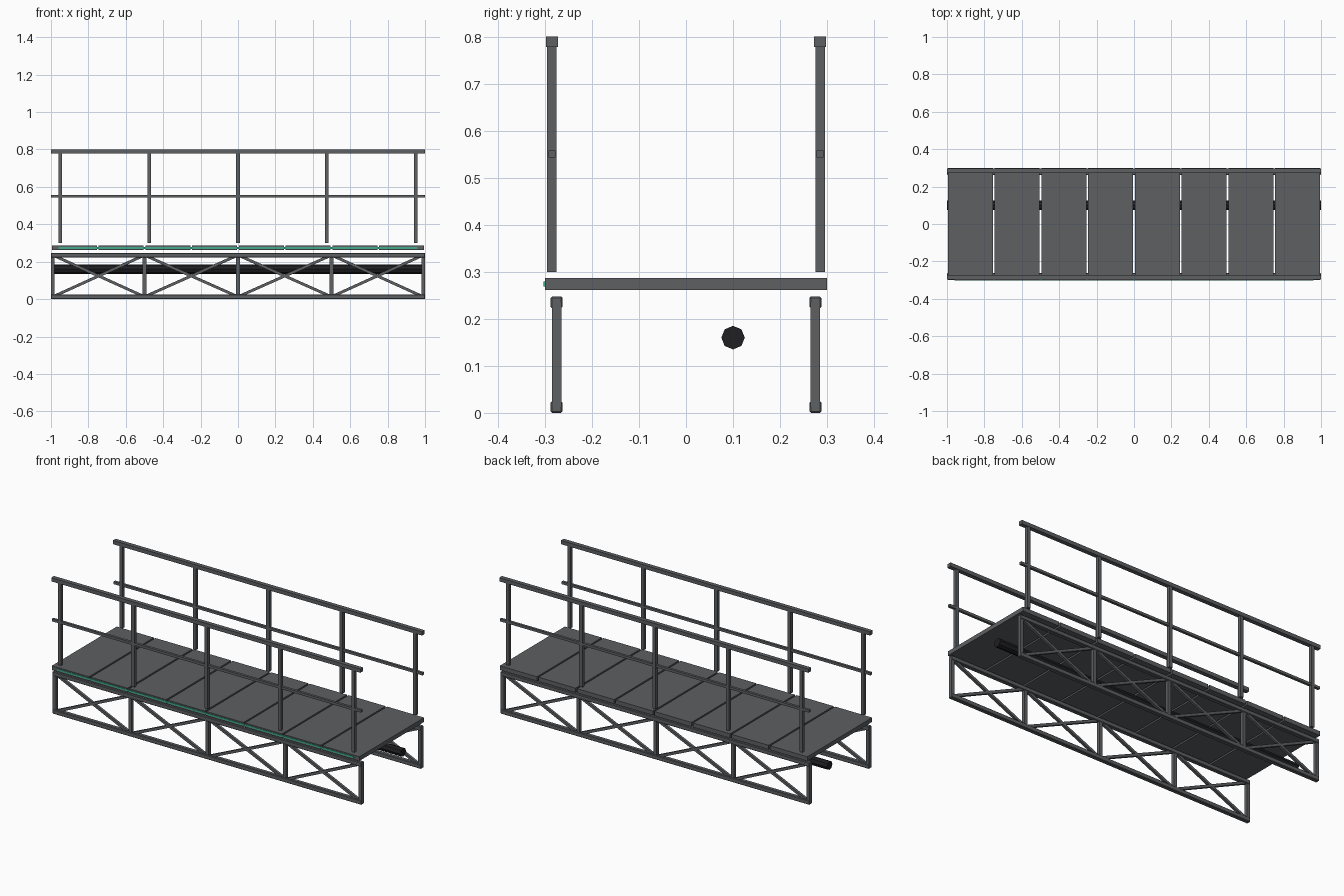
import bpy, bmesh, math
from mathutils import Matrix, Vector

if "Cube" in bpy.data.objects:
    bpy.data.objects.remove(bpy.data.objects["Cube"])


def material(name, rgb):
    m = bpy.data.materials.new(name)
    m.diffuse_color = (*rgb, 1)
    m.use_nodes = True
    m.node_tree.nodes["Principled BSDF"].inputs["Base Color"].default_value = m.diffuse_color
    return m


STEEL = material("grey_steel", (0.11, 0.115, 0.122))
PIPE = material("black_pipe", (0.014, 0.014, 0.016))
GLOW = material("green_light", (0.05, 0.42, 0.27))


def finish(name, bm, mat):
    me = bpy.data.meshes.new(name)
    bm.to_mesh(me)
    bm.free()
    me.materials.append(mat)
    ob = bpy.data.objects.new(name, me)
    bpy.context.collection.objects.link(ob)
    return ob


def box(name, centre, size, mat=STEEL, angle=0, bevel=0):
    """Box turned by angle about the y axis, with optional bevelled edges."""
    bm = bmesh.new()
    bmesh.ops.create_cube(bm, size=1)
    bmesh.ops.scale(bm, vec=size, verts=bm.verts)
    if bevel:
        bmesh.ops.bevel(bm, geom=bm.edges[:], offset=bevel, segments=1, affect='EDGES')
    bmesh.ops.transform(bm, verts=bm.verts,
                        matrix=Matrix.Translation(Vector(centre)) @ Matrix.Rotation(angle, 4, 'Y'))
    return finish(name, bm, mat)


Z_LOW, Z_HIGH = 0.0125, 0.235
Z_MID = (Z_LOW + Z_HIGH) / 2
nodes = [-0.99, -0.5, 0, 0.5, 0.99]

for side, s in (("front", -1), ("back", 1)):
    # truss chords
    y = s * 0.275
    box(side + "_bottom_chord", (0, y, Z_LOW), (2, 0.025, 0.025), bevel=0.003)
    box(side + "_top_chord", (0, y, Z_HIGH), (2, 0.025, 0.025), bevel=0.003)
    # truss uprights
    for i, x in enumerate(nodes):
        box(f"{side}_truss_upright_{i}", (x, y, Z_MID), (0.02, 0.02, Z_HIGH - Z_LOW))
    # crossed braces
    for i, (a, b) in enumerate(zip(nodes, nodes[1:])):
        length = math.hypot(b - a, Z_HIGH - Z_LOW) - 0.01
        tilt = math.atan2(Z_HIGH - Z_LOW, b - a)
        for d in (-1, 1):
            box(f"{side}_brace_{i}_{'up' if d < 0 else 'down'}", ((a + b) / 2, y, Z_MID),
                (length, 0.015, 0.015), angle=d * tilt)
    # handrail, middle rail and posts
    y = s * 0.285
    box(side + "_handrail", (0, y, 0.789), (2, 0.025, 0.022))
    box(side + "_middle_rail", (0, y, 0.55), (2, 0.015, 0.015))
    for i in range(5):
        box(f"{side}_rail_post_{i}", (-0.95 + 0.475 * i, y, 0.54), (0.02, 0.02, 0.48))

# deck panels
for i in range(8):
    box(f"deck_panel_{i}", (-0.875 + 0.25 * i, 0, 0.274), (0.24, 0.6, 0.025))

# light strip on the front deck edge
box("light_strip", (0, -0.3, 0.274), (1.92, 0.006, 0.01), GLOW)

# pipe under the deck
bm = bmesh.new()
bmesh.ops.create_cone(bm, cap_ends=True, segments=8, radius1=0.025, radius2=0.025, depth=2)
bmesh.ops.transform(bm, verts=bm.verts,
                    matrix=Matrix.Translation((0, 0.1, 0.16)) @ Matrix.Rotation(math.pi / 2, 4, 'Y'))
finish("service_pipe", bm, PIPE)
